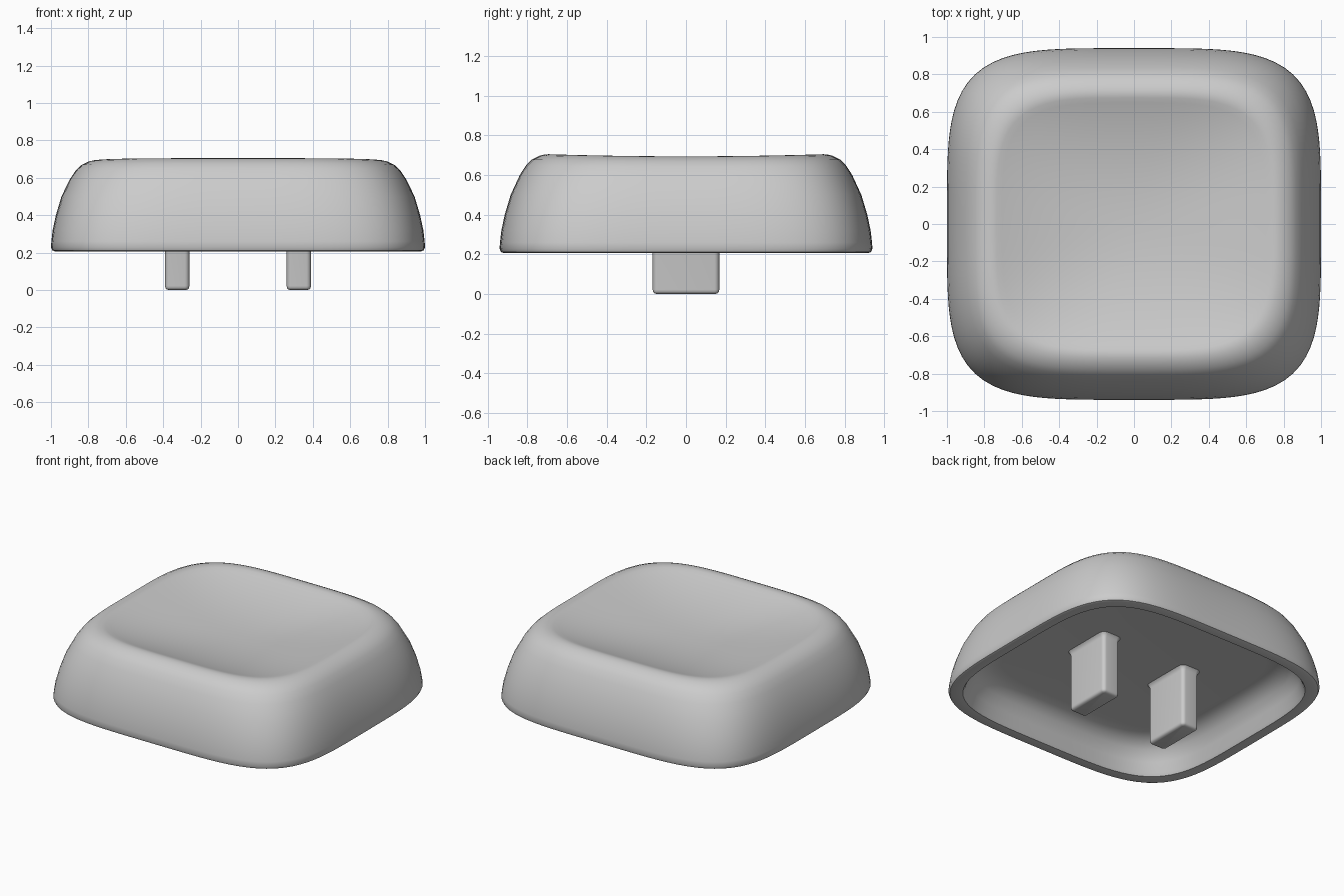
import bpy
import bmesh
from math import cos, sin, pi

cube = bpy.data.objects.get("Cube")
if cube:
    bpy.data.objects.remove(cube)

plastic = bpy.data.materials.new("grey plastic")
plastic.use_nodes = True
GREY = (0.6, 0.6, 0.6, 1)
plastic.diffuse_color = GREY
plastic.node_tree.nodes["Principled BSDF"].inputs["Base Color"].default_value = GREY


def squircle(hx, hy, z, n, count=128):
    """Ring of points on a rounded square with half sizes hx, hy."""
    ring = []
    for i in range(count):
        c, s = cos(2 * pi * i / count), sin(2 * pi * i / count)
        r = (abs(c) ** n + abs(s) ** n) ** (-1 / n)
        ring.append((hx * r * c, hy * r * s, z))
    return ring


def rounded_rect(hx, hy, z, radius, steps=6):
    """Ring of points on a rectangle with round corners."""
    ring = []
    for k, (sx, sy) in enumerate([(1, 1), (-1, 1), (-1, -1), (1, -1)]):
        for i in range(steps + 1):
            a = (k + i / steps) * pi / 2
            ring.append((sx * (hx - radius) + radius * cos(a),
                         sy * (hy - radius) + radius * sin(a), z))
    return ring


def loft(name, rings):
    """Skin the rings in order and close both ends."""
    bm = bmesh.new()
    loops = [[bm.verts.new(p) for p in ring] for ring in rings]
    for a, b in zip(loops, loops[1:]):
        for i in range(len(a)):
            j = (i + 1) % len(a)
            bm.faces.new((a[i], a[j], b[j], b[i]))
    bm.faces.new(loops[0][::-1])
    bm.faces.new(loops[-1])
    bmesh.ops.recalc_face_normals(bm, faces=bm.faces)
    mesh = bpy.data.meshes.new(name)
    bm.to_mesh(mesh)
    bm.free()
    mesh.materials.append(plastic)
    obj = bpy.data.objects.new(name, mesh)
    bpy.context.collection.objects.link(obj)
    bpy.ops.object.select_all(action='DESELECT')
    obj.select_set(True)
    bpy.context.view_layer.objects.active = obj
    bpy.ops.object.shade_smooth_by_angle(angle=pi / 4)
    return obj


# Cap shell: ceiling, inner wall, bottom lip, outer wall and rim (half width, z)
CEILING = 0.425
DISH_DEPTH = 0.1
inner = [(0.72, CEILING), (0.77, 0.42), (0.82, 0.4), (0.86, 0.362),
         (0.895, 0.295), (0.914, 0.228), (0.924, 0.21)]
outer = [(0.98, 0.207), (0.993, 0.212), (1.0, 0.228), (0.998, 0.26), (0.991, 0.32),
         (0.974, 0.4), (0.944, 0.5), (0.898, 0.6), (0.867, 0.648), (0.838, 0.677),
         (0.80, 0.697), (0.775, 0.703), (0.755, 0.705), (0.735, 0.702)]
rings = [squircle(h, h - 0.06, z, 4.3) for h, z in inner]
rings += [squircle(h, h - 0.06, z, 4.3 - (z - 0.2) * 0.8) for h, z in outer]

# Dished top, rounder towards the middle
for i in range(1, 25):
    t = 1 - i / 25
    z = 0.702 - DISH_DEPTH * (1 - t ** 2.2)
    rings.append(squircle(0.735 * t, 0.675 * t, z, 2 + 1.9 * t))

# Side rims sag slightly towards the middle
for ring in rings[len(inner):]:
    for i, (x, y, z) in enumerate(ring):
        weight = min(max((z - 0.5) / 0.2, 0), 1)
        sag = 0.011 * weight * max(0, 1 - (y / 0.7) ** 2)
        ring[i] = (x, y, z - sag)
loft("cap", rings)

# Two stems with rounded ends and a small flare at the ceiling (outset, z)
stem_profile = [(-0.02, 0), (-0.008, 0.004), (-0.002, 0.011), (0, 0.022),
                (0, 0.395), (0.003, 0.408), (0.009, 0.419), (0.018, 0.428)]
for side, x in (("left", 0.325), ("right", -0.325)):
    stem = loft(side + "_stem", [rounded_rect(0.065 + o, 0.168 + o, z, 0.025 + max(o, -0.015))
                                 for o, z in stem_profile])
    stem.location.x = x
